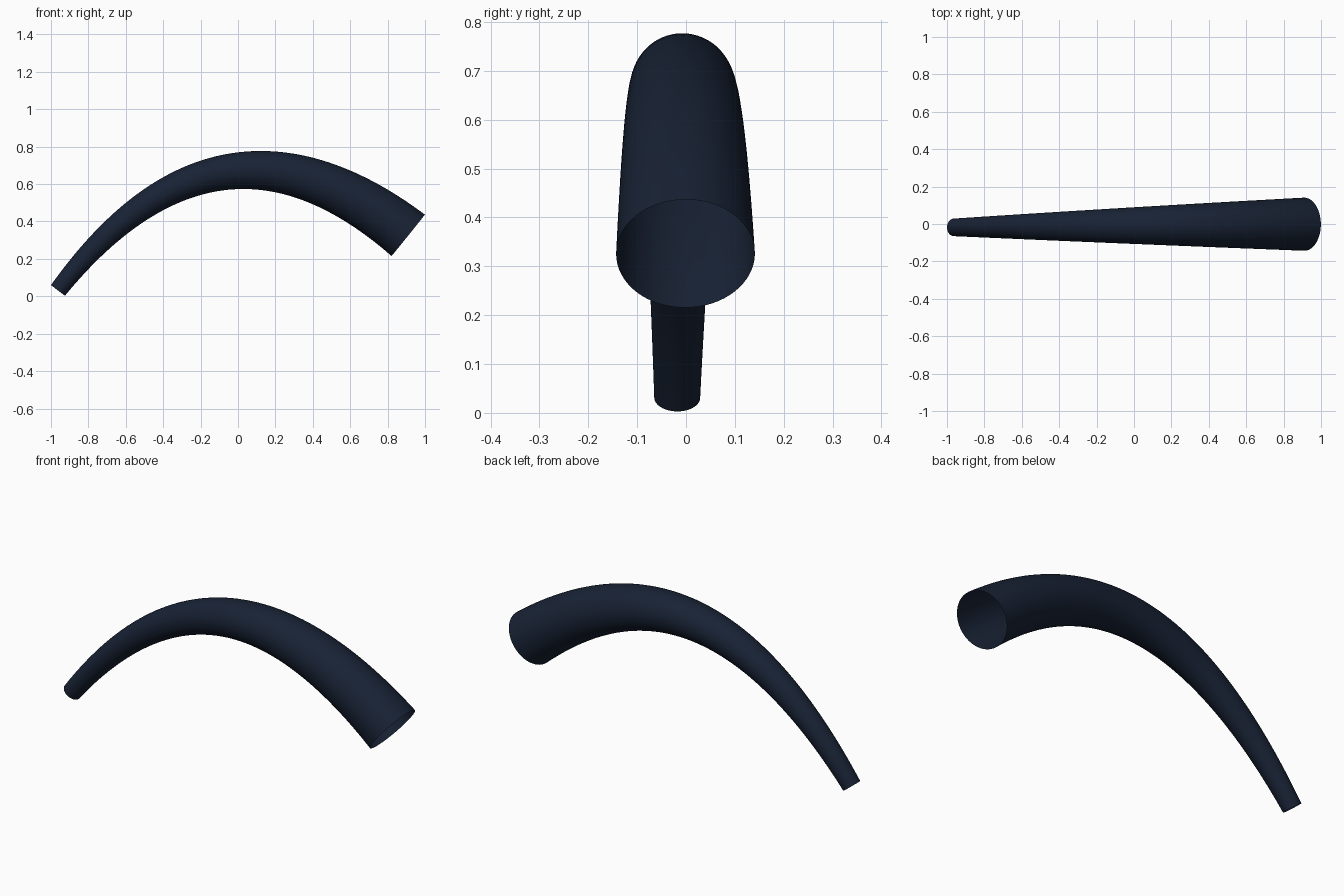
import bpy, bmesh, math
from mathutils import Vector

if "Cube" in bpy.data.objects:
    bpy.data.objects.remove(bpy.data.objects["Cube"])

# Arched centre line (quadratic curve) from the narrow end to the wide end
START = Vector((-0.9625, -0.018, 0.0315))
CTRL = Vector((-0.11, -0.009, 1.147))
END = Vector((0.91, -0.001, 0.326))
R_START, R_END = 0.047, 0.142
RINGS, SIDES = 64, 64


def centre(t):
    return START * (1 - t) ** 2 + CTRL * 2 * t * (1 - t) + END * t * t


def tangent(t):
    return ((CTRL - START) * (1 - t) + (END - CTRL) * t).normalized()


# Tapered open tube swept along the centre line
bm = bmesh.new()
rings = []
for i in range(RINGS + 1):
    t = i / RINGS
    c, d = centre(t), tangent(t)
    r = R_START + (R_END - R_START) * t
    up = d.cross(Vector((0, 1, 0))).normalized()
    side = up.cross(d)
    rings.append([bm.verts.new(c + r * (math.cos(a) * side + math.sin(a) * up))
                  for a in (2 * math.pi * k / SIDES for k in range(SIDES))])
for a, b in zip(rings, rings[1:]):
    for k in range(SIDES):
        n = (k + 1) % SIDES
        bm.faces.new((a[k], a[n], b[n], b[k])).smooth = True
bmesh.ops.recalc_face_normals(bm, faces=bm.faces)

mesh = bpy.data.meshes.new("curved_horn")
bm.to_mesh(mesh)
bm.free()
horn = bpy.data.objects.new("curved_horn", mesh)
bpy.context.collection.objects.link(horn)

# Dark navy surface
mat = bpy.data.materials.new("dark_navy")
mat.diffuse_color = (0.009, 0.016, 0.035, 1)
mat.use_nodes = True
mat.node_tree.nodes["Principled BSDF"].inputs["Base Color"].default_value = mat.diffuse_color
mesh.materials.append(mat)
